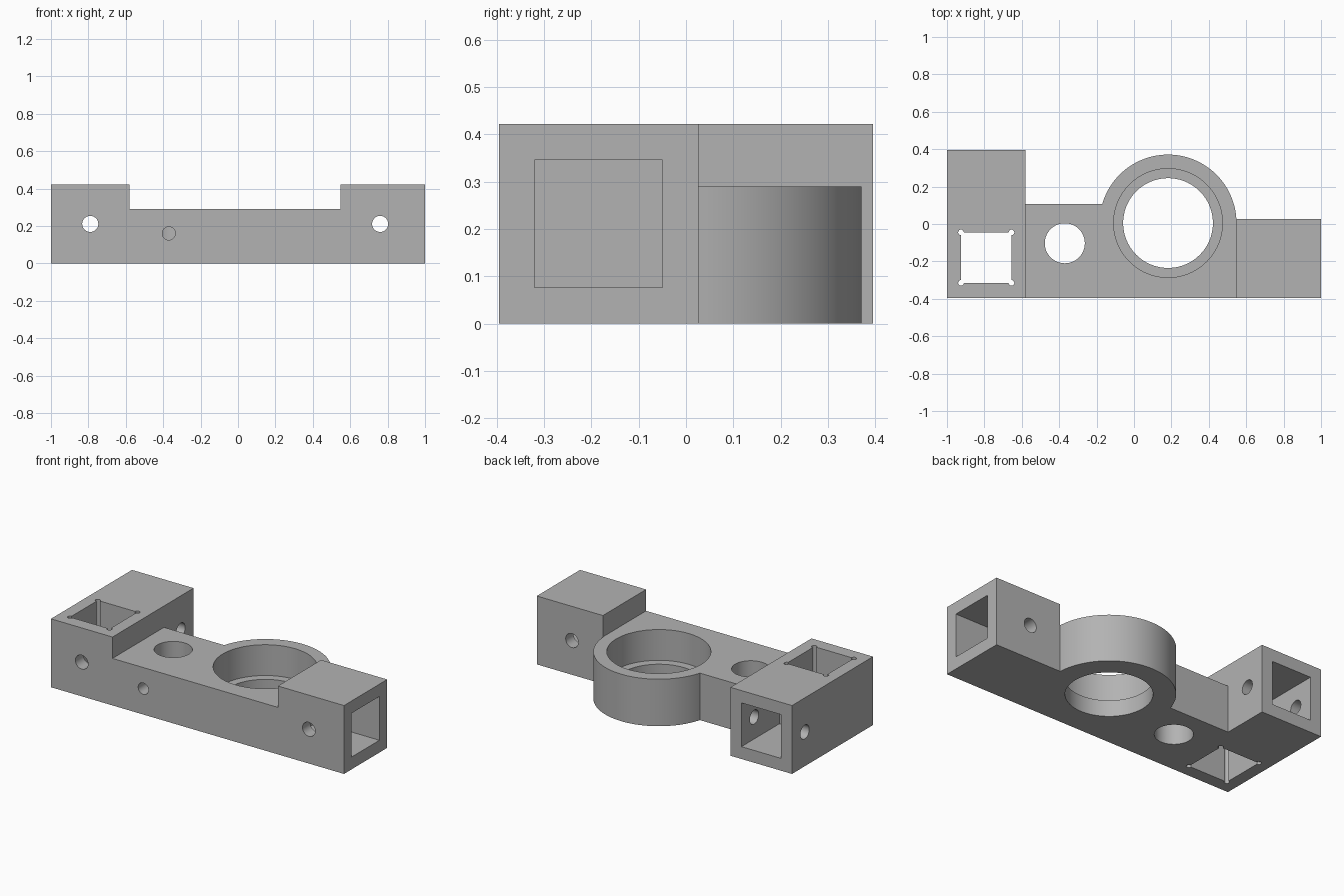
import bpy, bmesh, math
from mathutils import Matrix, Vector

if "Cube" in bpy.data.objects:
    bpy.data.objects.remove(bpy.data.objects["Cube"], do_unlink=True)

GREY = (0.45, 0.45, 0.45, 1)
mat = bpy.data.materials.new("grey_plastic")
mat.use_nodes = True
mat.diffuse_color = GREY
mat.node_tree.nodes["Principled BSDF"].inputs["Base Color"].default_value = GREY

HEIGHT, DECK, SIDE = 0.422, 0.29, 0.395
BOSS_X, BOSS_Y, BOSS_R = 0.182, 0.005, 0.366
MID_Z = 0.211          # height of pockets and bolt holes
TUBE = 0.27            # side of the square tube sockets
LEFT_X, RIGHT_Y = -0.79, -0.185


def make(name, bm):
    mesh = bpy.data.meshes.new(name)
    bmesh.ops.recalc_face_normals(bm, faces=bm.faces)
    bm.to_mesh(mesh)
    bm.free()
    obj = bpy.data.objects.new(name, mesh)
    bpy.context.collection.objects.link(obj)
    return obj


def box(name, lo, hi):
    lo, hi = Vector(lo), Vector(hi)
    bm = bmesh.new()
    bmesh.ops.create_cube(bm, size=1, matrix=Matrix.Translation((lo + hi) / 2) @ Matrix.Diagonal((*(hi - lo), 1)))
    return make(name, bm)


def rod(name, start, end, radius, sides=48):
    start, end = Vector(start), Vector(end)
    axis = end - start
    bm = bmesh.new()
    bmesh.ops.create_cone(bm, cap_ends=True, segments=sides, radius1=radius, radius2=radius, depth=axis.length,
                          matrix=Matrix.Translation((start + end) / 2) @ axis.to_track_quat("Z", "Y").to_matrix().to_4x4())
    return make(name, bm)


def cut(target, cutter):
    mod = target.modifiers.new("cut", "BOOLEAN")
    mod.operation, mod.solver, mod.object = "DIFFERENCE", "EXACT", cutter
    bpy.context.view_layer.objects.active = target
    bpy.ops.object.modifier_apply(modifier=mod.name)
    bpy.data.objects.remove(cutter, do_unlink=True)


# Plan outline with the round bearing boss, extruded to full height
back_mid, back_right = 0.107, 0.026
a0 = math.asin((back_right - BOSS_Y) / BOSS_R)
a1 = math.pi - math.asin((back_mid - BOSS_Y) / BOSS_R)
steps = 64
arc = [(BOSS_X + BOSS_R * math.cos(a0 + (a1 - a0) * i / steps),
        BOSS_Y + BOSS_R * math.sin(a0 + (a1 - a0) * i / steps)) for i in range(steps + 1)]
outline = [(-1, -SIDE), (1, -SIDE), (1, back_right)] + arc + [(-0.58, back_mid), (-0.58, SIDE), (-1, SIDE)]
bm = bmesh.new()
face = bm.faces.new([bm.verts.new((x, y, 0)) for x, y in outline])
top = bmesh.ops.extrude_face_region(bm, geom=[face])["geom"]
bmesh.ops.translate(bm, vec=(0, 0, HEIGHT), verts=[g for g in top if isinstance(g, bmesh.types.BMVert)])
body = make("carriage_bracket", bm)

# Lower deck between the two end blocks
cut(body, box("deck_cut", (-0.58, -1, DECK), (0.549, 1, 1)))

# Bearing bore with a stepped seat, and the plain rod hole
cut(body, rod("bore_cut", (BOSS_X, BOSS_Y, -1), (BOSS_X, BOSS_Y, 1), 0.24, 96))
cut(body, rod("seat_cut", (BOSS_X, BOSS_Y, 0.1), (BOSS_X, BOSS_Y, 1), 0.291, 96))
cut(body, rod("rod_hole_cut", (-0.37, -0.103, -1), (-0.37, -0.103, 1), 0.107, 64))

# Vertical square socket with relieved corners
h = TUBE / 2
cut(body, box("socket_cut", (LEFT_X - h, -0.18 - h, -1), (LEFT_X + h, -0.18 + h, 1)))
for sx in (-1, 1):
    for sy in (-1, 1):
        x, y = LEFT_X + sx * h, -0.18 + sy * h
        cut(body, rod("relief_cut", (x, y, -1), (x, y, 1), 0.015, 24))

# Square sockets in the back of the left block and the end of the right block
cut(body, box("back_socket_cut", (LEFT_X - h, 0.026, MID_Z - h), (LEFT_X + h, 1, MID_Z + h)))
cut(body, box("end_socket_cut", (0.58, RIGHT_Y - h, MID_Z - h), (2, RIGHT_Y + h, MID_Z + h)))

# Bolt holes and the small set screw hole
cut(body, rod("bolt_cut", (LEFT_X, -1, MID_Z), (LEFT_X, 0.2, MID_Z), 0.043))
cut(body, rod("bolt_cut", (0.76, -1, MID_Z), (0.76, 1, MID_Z), 0.043))
cut(body, rod("bolt_cut", (-2, 0.27, MID_Z), (-0.3, 0.27, MID_Z), 0.043))
cut(body, rod("set_screw_cut", (-0.37, -1, 0.16), (-0.37, -0.11, 0.16), 0.035))

body.data.materials.clear()
body.data.materials.append(mat)
bpy.ops.object.select_all(action="DESELECT")
body.select_set(True)
bpy.context.view_layer.objects.active = body
bpy.ops.object.shade_smooth_by_angle(angle=math.radians(30))
